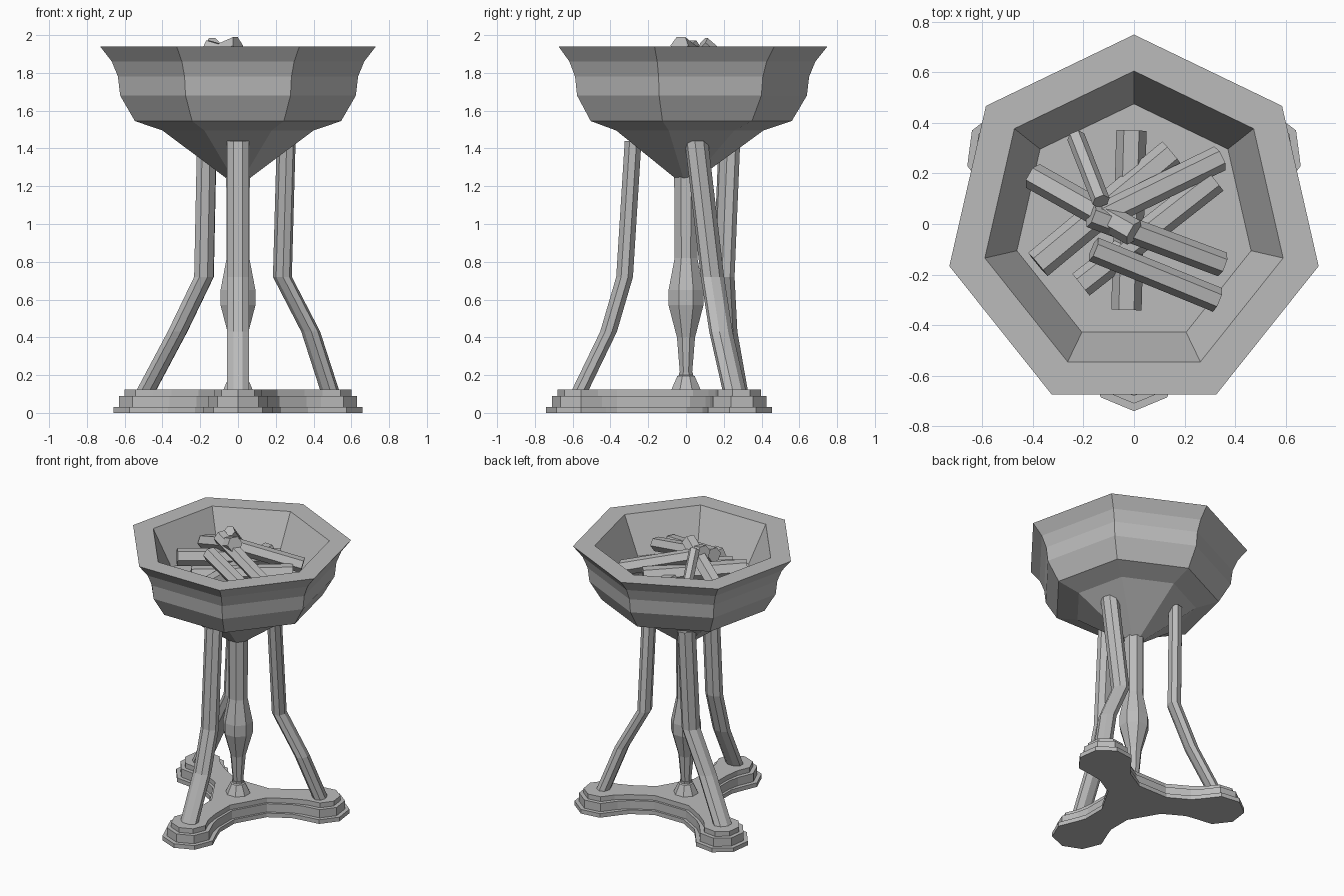
import bpy, bmesh, math
from mathutils import Vector, Matrix

old = bpy.data.objects.get("Cube")
if old:
    bpy.data.objects.remove(old, do_unlink=True)

stone = bpy.data.materials.new("grey")
stone.use_nodes = True
GREY = (0.5, 0.5, 0.5, 1)
stone.diffuse_color = GREY
stone.node_tree.nodes["Principled BSDF"].inputs["Base Color"].default_value = GREY


def loft(name, rings):
    """Skin closed rings of points in order and cap both ends."""
    bm = bmesh.new()
    loops = [[bm.verts.new(p) for p in ring] for ring in rings]
    n = len(loops[0])
    for a, b in zip(loops, loops[1:]):
        for i in range(n):
            j = (i + 1) % n
            bm.faces.new((a[i], a[j], b[j], b[i]))
    bm.faces.new(list(reversed(loops[0])))
    bm.faces.new(loops[-1])
    bmesh.ops.recalc_face_normals(bm, faces=bm.faces)
    mesh = bpy.data.meshes.new(name)
    bm.to_mesh(mesh)
    bm.free()
    mesh.materials.append(stone)
    ob = bpy.data.objects.new(name, mesh)
    bpy.context.collection.objects.link(ob)
    return ob


def ring(sides, radius, z, start=math.pi / 2):
    step = math.tau / sides
    return [(radius * math.cos(start + i * step), radius * math.sin(start + i * step), z)
            for i in range(sides)]


def turned(name, sides, profile, start=math.pi / 2):
    return loft(name, [ring(sides, r, z, start) for r, z in profile])


# Seven-sided bowl: outer wall, rim, inner wall and floor
turned("bowl", 7, [(0.06, 1.24), (0.41, 1.495), (0.56, 1.545), (0.64, 1.68),
                   (0.652, 1.78), (0.685, 1.86), (0.749, 1.94),
                   (0.605, 1.94), (0.475, 1.68)])

# Central column and its socket
turned("column", 8, [(0.034, 0.2), (0.052, 0.4), (0.1, 0.57), (0.1, 0.65),
                     (0.065, 0.82), (0.068, 1.3)], math.pi / 8)
turned("column_socket", 8, [(0.085, 0.12), (0.05, 0.195), (0.04, 0.2), (0.04, 0.215)],
       math.pi / 8)


# Stepped base: three arms, each ending in an octagonal foot
def base_outline(inset, z):
    foot = 0.185 - inset
    neck = 0.11 - 0.6 * inset
    centre = 0.555
    arm = [(0.2, -neck), (centre - 0.19, -neck)]
    for k in range(-3, 4):
        a = k * math.pi / 4
        arm.append((centre + foot * math.cos(a), foot * math.sin(a)))
    arm += [(centre - 0.19, neck), (0.2, neck)]
    points = []
    for k in range(3):
        turn = Matrix.Rotation(math.radians(-90 + 120 * k), 3, "Z")
        points += [turn @ Vector((u, v, z)) for u, v in arm]
    return points


tiers = [(0, 0, 0.03), (0.03, 0.03, 0.09), (0.06, 0.09, 0.125)]
loft("base", [base_outline(o, z) for o, low, high in tiers for z in (low, high)])


# Bent legs with flattened octagonal sections
def leg(name, angle, path):
    turn = Matrix.Rotation(math.radians(angle), 3, "Z")
    rings = []
    for p in path:
        rings.append([Vector(p) + turn @ Vector((0.75 * x, y, 0))
                      for x, y, _ in ring(8, 0.064, 0, math.pi / 8)])
    loft(name, rings)


leg("front_leg", -90, [(0, -0.56, 0.12), (0, -0.41, 0.43), (0, -0.325, 0.72), (0, -0.28, 1.44)])
leg("left_leg", 20, [(0.485, 0.255, 0.12), (0.385, 0.185, 0.43), (0.235, 0.14, 0.72),
                     (0.255, 0.055, 1.44)])
leg("right_leg", 140, [(-0.485, 0.27, 0.12), (-0.32, 0.215, 0.43), (-0.18, 0.2, 0.72),
                       (-0.165, 0.23, 1.44)])


# Pile of hexagonal logs
def log(name, start, end, radius):
    a, b = Vector(start), Vector(end)
    axis = (b - a).normalized()
    side = axis.cross(Vector((0, 0, 1))).normalized()
    up = side.cross(axis)
    section = [side * x + up * y for x, y, _ in ring(6, radius, 0, 0)]
    loft(name, [[c + s for s in section] for c in (a, b)])


log("log_bottom", (-0.01, 0.37, 1.74), (-0.03, -0.34, 1.74), 0.06)
log("log_diagonal_back", (0.15, 0.28, 1.77), (-0.38, -0.16, 1.8), 0.06)
log("log_diagonal_front", (0.32, 0.175, 1.75), (-0.21, -0.24, 1.75), 0.055)
log("log_back_left", (0.34, 0.26, 1.77), (-0.13, 0.03, 1.9), 0.052)
log("log_raised", (-0.4, 0.19, 1.77), (0, -0.035, 1.945), 0.054)
log("log_left", (0.35, -0.16, 1.78), (-0.17, 0.035, 1.93), 0.05)
log("log_front_left", (0.33, -0.3, 1.75), (-0.16, -0.1, 1.86), 0.05)
log("log_thin", (-0.23, 0.345, 1.74), (-0.13, 0.09, 1.96), 0.036)
